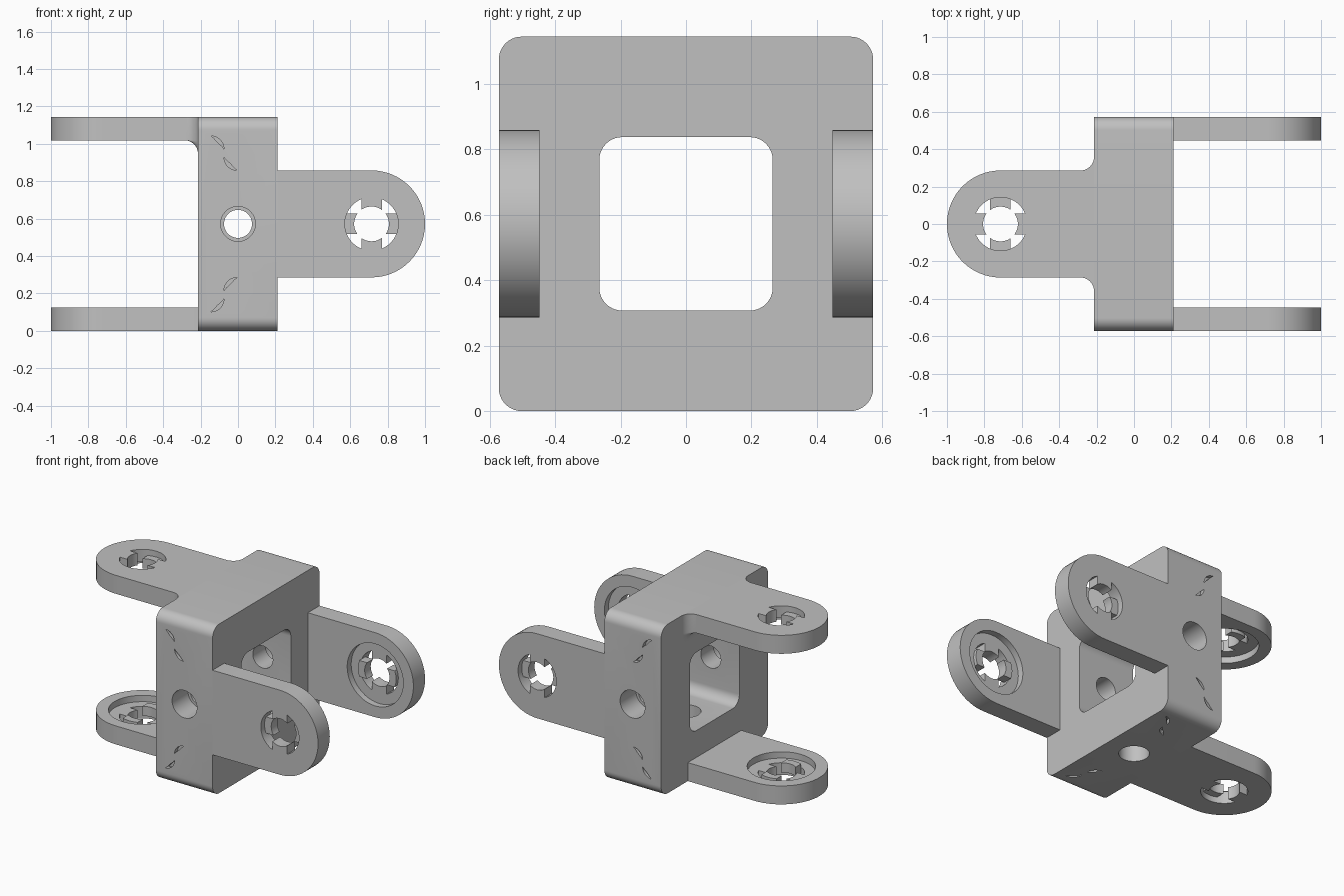
import bpy
import bmesh
from math import sin, cos, asin, pi
from mathutils import Matrix, Vector

if "Cube" in bpy.data.objects:
    bpy.data.objects.remove(bpy.data.objects["Cube"], do_unlink=True)

S = 0.572            # half size of the square body
BACK, FRONT = -0.214, 0.21
ARM = 0.286          # half width of an arm
THICK = 0.125
TIP = 1 - ARM        # centre of the arm's round end
FILLET = 0.072

grey = bpy.data.materials.new("plain_grey")
grey.use_nodes = True
grey.diffuse_color = (0.53, 0.53, 0.53, 1)
grey.node_tree.nodes["Principled BSDF"].inputs["Base Color"].default_value = grey.diffuse_color


def frame(x, y, z, origin):
    m = Matrix((x, y, z)).transposed().to_4x4()
    m.translation = origin
    return m


def arc(cx, cy, r, a0, a1, n=12):
    return [(cx + r * cos(a0 + (a1 - a0) * i / n),
             cy + r * sin(a0 + (a1 - a0) * i / n)) for i in range(n + 1)]


def circle(cx, cy, r):
    return arc(cx, cy, r, 0, 2 * pi, 48)[:-1]


def rounded_square(half, r):
    c = half - r
    pts = []
    for k, (sx, sy) in enumerate(((1, 1), (-1, 1), (-1, -1), (1, -1))):
        pts += arc(sx * c, sy * c, r, k * pi / 2, (k + 1) * pi / 2, 10)
    return pts


def loft(name, rings, m):
    """Closed solid through a list of matching 3D rings."""
    bm = bmesh.new()
    loops = [[bm.verts.new(m @ Vector(p)) for p in ring] for ring in rings]
    n = len(loops[0])
    for a, b in zip(loops, loops[1:]):
        for i in range(n):
            j = (i + 1) % n
            bm.faces.new((a[i], a[j], b[j], b[i]))
    bm.faces.new(loops[0][::-1])
    bm.faces.new(loops[-1])
    bmesh.ops.recalc_face_normals(bm, faces=bm.faces)
    mesh = bpy.data.meshes.new(name)
    bm.to_mesh(mesh)
    bm.free()
    mesh.materials.append(grey)
    ob = bpy.data.objects.new(name, mesh)
    bpy.context.collection.objects.link(ob)
    return ob


def prism(name, pts, z0, z1, m):
    return loft(name, [[(x, y, z) for x, y in pts] for z in (z0, z1)], m)


def cut(ob, cutters):
    """Subtract the cutters, keep the result and drop the cutters."""
    for c in cutters:
        c.hide_render = True
        mod = ob.modifiers.new("cut", 'BOOLEAN')
        mod.operation, mod.solver, mod.object = 'DIFFERENCE', 'EXACT', c
    deps = bpy.context.evaluated_depsgraph_get()
    mesh = bpy.data.meshes.new_from_object(ob.evaluated_get(deps))
    ob.modifiers.clear()
    ob.data = mesh
    for c in cutters:
        bpy.data.objects.remove(c, do_unlink=True)


def smooth(ob):
    bpy.ops.object.select_all(action='DESELECT')
    ob.select_set(True)
    bpy.context.view_layer.objects.active = ob
    bpy.ops.object.shade_smooth_by_angle(angle=0.5)


# Side frames: x along the arm, y across it, z into the body
X, Y, Z = Vector((1, 0, 0)), Vector((0, 1, 0)), Vector((0, 0, 1))
sides = {
    "front": frame(X, -Z, Y, (0, -S, S)),
    "back": frame(X, Z, -Y, (0, S, S)),
    "top": frame(-X, Y, -Z, (0, 0, 2 * S)),
    "bottom": frame(-X, -Y, Z, (0, 0, 0)),
}

# Square body with a window through it
along = frame(Y, Z, X, (0, 0, S))
body = prism("body", rounded_square(S, 0.07), BACK, FRONT, along)
cutters = [prism("window_cutter", rounded_square(0.265, 0.07), -0.5, 0.5, along)]


# Bores and crescent grooves in every wall but the top one
def crescent(cx, cy, a0, flip):
    outer = arc(cx, cy, 0.07, a0, a0 + pi / 2)
    inner = []
    for i in range(11, 0, -1):
        t = pi / 2 * i / 12
        r = 0.07 * (1 - 0.28 * sin(2 * t))
        inner.append((cx + r * cos(a0 + t), cy + r * sin(a0 + t)))
    return [(x, y * flip) for x, y in outer + inner]


for side in ("front", "back", "bottom"):
    m = sides[side]
    cutters.append(prism("bore_cutter", circle(0, 0, 0.093), -0.1, 0.17, m))
    narrow = 0.075 if side != "bottom" else 0.0925
    cutters.append(prism("pin_cutter", circle(0, 0, narrow), 0.1, 0.4, m))
    for flip in (1, -1):
        for cx, cy, a0 in ((-0.145, 0.4, 0), (-0.005, 0.357, pi)):
            cutters.append(prism("groove_cutter", crescent(cx, cy, a0, flip), -0.05, 0.03, m))
cut(body, cutters)
smooth(body)

# Arms with a counterbore and a toothed pin hole
HOLE, TOOTH, HALF = 0.143, 0.093, 0.055
wide, slim = asin(HALF / HOLE), asin(HALF / TOOTH)
FLOOR = 0.082


def turned(pts, a):
    return [(TIP + x * cos(a) - y * sin(a), x * sin(a) + y * cos(a)) for x, y in pts]


keyhole = []
for base in (0, pi):
    keyhole += arc(0, 0, HOLE, base + wide, base + pi - wide, 24)
    keyhole += arc(0, 0, TOOTH, base + pi - slim, base + pi + slim)
tooth = arc(0, 0, TOOTH, -slim, slim) + arc(0, 0, HOLE, wide, -wide)

for side, m in sides.items():
    sideways = side in ("front", "back")
    start = FRONT if sideways else -BACK
    flush = pi / 2 if sideways else 0
    outline = [(start, -ARM)] + arc(TIP, 0, ARM, -pi / 2, pi / 2, 32) + [(start, ARM)]
    arm = prism(side + "_arm", outline, 0, THICK, m)
    cut(arm, [
        prism("counterbore_cutter", circle(TIP, 0, 0.21), FLOOR, 0.3, m),
        prism("keyhole_cutter", turned(keyhole, flush), -0.1, 0.3, m),
    ])
    smooth(arm)
    # Set-back pair of teeth
    for k, a in enumerate((flush + pi / 2, flush - pi / 2)):
        smooth(prism(f"{side}_tooth_{k + 1}", turned(tooth, a), 0.04, 0.105, m))

# Flared root that blends the top arm into the body
rings = []
for i in range(11):
    t = pi / 2 * i / 10
    d = FILLET * (1 - cos(t))
    x = -BACK + FILLET * (1 - sin(t))
    ring = [(x, ARM + d, 0)]
    ring += [(x, p, q) for p, q in arc(ARM, THICK, d, 0, pi / 2, 8)]
    ring += [(x, p, q) for p, q in arc(-ARM, THICK, d, pi / 2, pi, 8)]
    ring.append((x, -ARM - d, 0))
    rings.append(ring)
# Skip the first, zero-width ring
smooth(loft("top_arm_root", rings[1:], sides["top"]))
